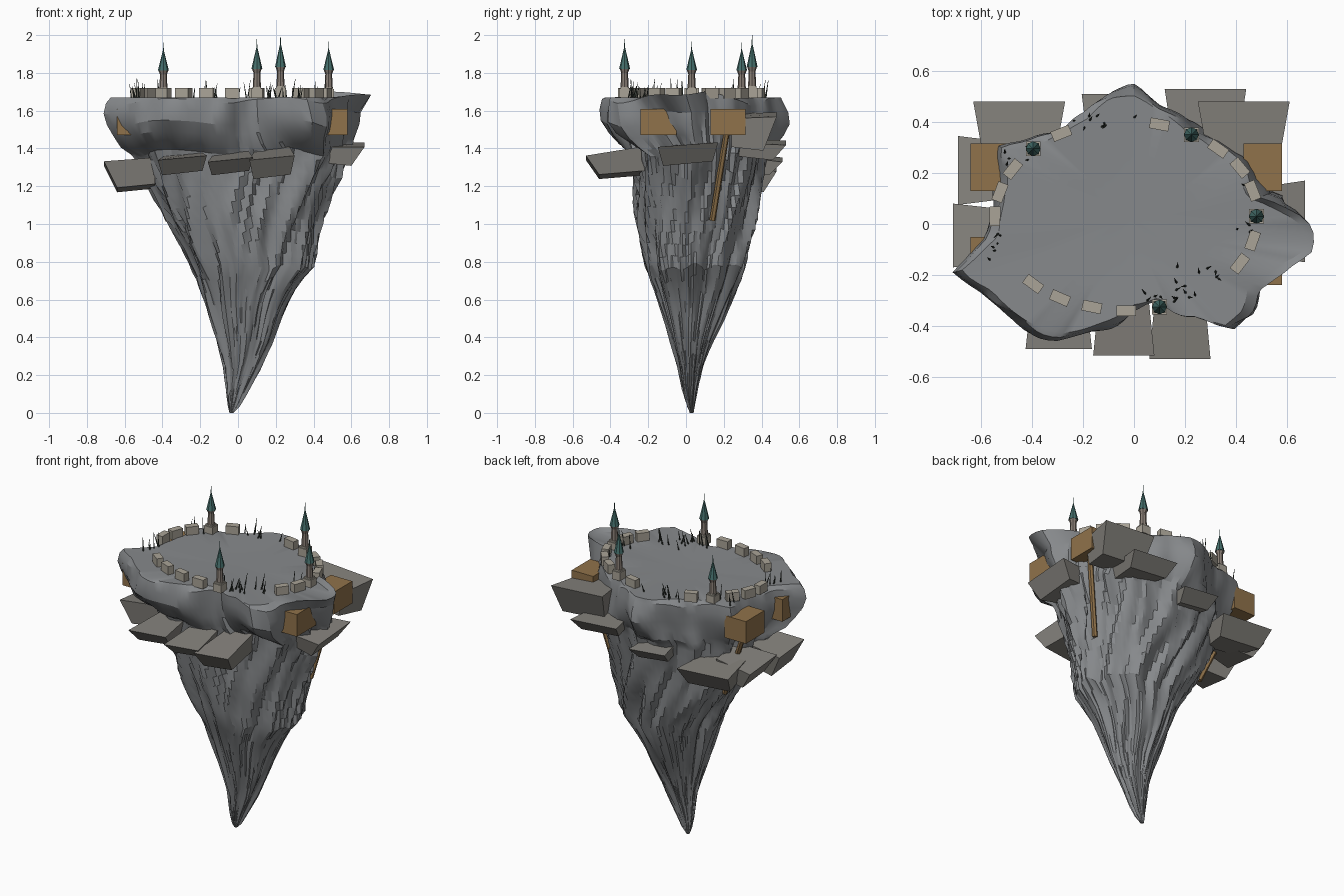
import bpy, bmesh, math, random
from mathutils import Vector, Matrix, noise

if "Cube" in bpy.data.objects:
    bpy.data.objects.remove(bpy.data.objects["Cube"])

random.seed(4)
TAU = 2 * math.pi


def mat(name, c):
    m = bpy.data.materials.new(name)
    m.diffuse_color = (*c, 1)
    m.use_nodes = True
    m.node_tree.nodes["Principled BSDF"].inputs["Base Color"].default_value = m.diffuse_color
    return m


ROCK = mat("rock_grey", (0.24, 0.25, 0.26))
SLAB = mat("slab_stone", (0.23, 0.22, 0.20))
WALL = mat("wall_stone", (0.40, 0.37, 0.31))
SHAFT = mat("shaft_stone", (0.25, 0.21, 0.18))
WOOD = mat("wood", (0.28, 0.17, 0.07))
TEAL = mat("teal_roof", (0.06, 0.16, 0.15))
DARK = mat("dark_spike", (0.04, 0.05, 0.04))


def make(name, bm, m):
    bmesh.ops.recalc_face_normals(bm, faces=bm.faces)
    me = bpy.data.meshes.new(name)
    bm.to_mesh(me)
    bm.free()
    ob = bpy.data.objects.new(name, me)
    bpy.context.collection.objects.link(ob)
    me.materials.append(m)
    return ob


def add_box(bm, c, s, rot=0):
    bmesh.ops.create_cube(bm, size=1, matrix=Matrix.Translation(c) @ Matrix.Rotation(rot, 4, 'Z') @ Matrix.Diagonal((*s, 1)))


def add_cone(bm, a, b, r1, r2, n):
    a, b = Vector(a), Vector(b)
    q = (b - a).to_track_quat('Z', 'Y').to_matrix().to_4x4()
    bmesh.ops.create_cone(bm, cap_ends=True, segments=n, radius1=r1, radius2=r2, depth=(b - a).length,
                          matrix=Matrix.Translation((a + b) / 2) @ q)


# Island: polar outline of the overhanging rim, seen from above
RIM = [(.73, -.05), (.72, -.11), (.62, -.17), (.48, -.26), (.46, -.36), (.38, -.43), (.25, -.37), (.1, -.31),
       (0, -.34), (-.15, -.42), (-.3, -.46), (-.45, -.41), (-.6, -.28), (-.73, -.2), (-.65, -.13), (-.57, -.05),
       (-.55, .08), (-.53, .18), (-.53, .3), (-.42, .32), (-.3, .38), (-.2, .44), (-.1, .53), (0, .54),
       (.1, .48), (.22, .39), (.33, .32), (.42, .22), (.48, .11), (.6, .06), (.69, .01)]
POLAR = sorted((math.atan2(y, x) % TAU, math.hypot(x, y)) for x, y in RIM)
POLAR = [(POLAR[-1][0] - TAU, POLAR[-1][1])] + POLAR + [(POLAR[0][0] + TAU, POLAR[0][1])]


def rim(t):
    for (a, r), (b, s) in zip(POLAR, POLAR[1:]):
        if a <= t <= b:
            return r + (s - r) * (t - a) / (b - a)


# Hanging spire: z, left, right, front, back
BODY = [(1.40, -.53, .56, -.32, .42), (1.2, -.47, .48, -.29, .385), (1.0, -.37, .44, -.27, .36),
        (.75, -.23, .39, -.22, .30), (.68, -.20, .31, -.19, .27), (.55, -.16, .24, -.14, .21),
        (.4, -.11, .185, -.09, .14), (.25, -.07, .11, -.045, .09), (.12, -.06, .04, -.02, .06), (.0, -.045, -.025, .02, .04)]


def body(z):
    z = min(z, 1.4)
    for p, q in zip(BODY, BODY[1:]):
        if q[0] <= z <= p[0]:
            f = (p[0] - z) / (p[0] - q[0])
            return [u + (v - u) * f for u, v in zip(p, q)][1:]


N = 120
bm = bmesh.new()
rings = []
# plateau and lip: z, rim share, blend toward the spire
LIP = [(1.665, .5, 0), (1.67, .93, 0), (1.645, .98, 0), (1.59, 1.0, .02), (1.53, 1.0, .08), (1.47, .98, .25), (1.41, .97, .6), (1.375, .97, .97)]
SPIRE = [1.34 - 1.34 * k / 21 for k in range(22)]
for z, share, mix in LIP + [(z, 1, 1) for z in SPIRE]:
    L, R, F, B = body(z)
    ring = []
    for i in range(N):
        t = TAU * i / N
        c, s = math.cos(t), math.sin(t)
        r = rim(t)
        hx, hy = (R - L) / 2, (B - F) / 2
        tw = t + .25 * math.sin(z * 3)
        n = noise.noise((math.cos(tw) * 5, math.sin(tw) * 5, z * 1.6)) * .13
        n += noise.noise((math.cos(tw) * 12, math.sin(tw) * 12, z * 3 + 7)) * .09
        shape = (r * math.hypot(c / .62, s / .48)) ** (.3 * min(z, 1.4) / 1.4)
        k = shape * (1 + n)
        core = Vector(((L + R) / 2 + hx * c * k, (F + B) / 2 + hy * s * k, z))
        bump = 0 if z > 1.66 else .1 * noise.noise((c * 3, s * 3, z * 5))
        east = max(0, c) ** 6
        m = min(1, mix + (.55 * east if z < 1.6 else 0))
        p = Vector((c * r * share * (1 + bump), s * r * share * (1 + bump), z)).lerp(core, m)
        p.z += east * .04 * (1.60 < z < 1.66) + (0 if mix == 1 or z > 1.66 else .06 * noise.noise((c * 2, s * 2, 3)))
        if 0.02 < z < 1.3:
            p.z += .05 * noise.noise((c * 4, s * 4, z * 2 + 20))
        ring.append(bm.verts.new(p))
    rings.append(ring)
for a, b in zip(rings, rings[1:]):
    for i in range(N):
        j = (i + 1) % N
        bm.faces.new((a[i], a[j], b[j], b[i]))
mid = bm.verts.new((-.02, .03, 1.66))
for i in range(N):
    bm.faces.new((mid, rings[0][i], rings[0][(i + 1) % N]))
bm.faces.new(rings[-1])
rock = make("island_rock", bm, ROCK)
bpy.context.view_layer.objects.active = rock
rock.select_set(True)
bpy.ops.object.shade_smooth_by_angle(angle=math.radians(25))


# Slabs: tapered ledges, facing -y, +y, -x or +x
def slab(name, face, centre, out, width, length, z0, z1, slope=.04):
    d = Vector({'F': (0, -1, 0), 'B': (0, 1, 0), 'L': (-1, 0, 0), 'R': (1, 0, 0)}[face])
    side = Vector((-d.y, d.x, 0))
    base = side * centre * (side.x + side.y)
    b = bmesh.new()
    v = []
    for dist, w, z in ((out, width, z1 - slope), (out - length, width * .76, z1),
                       (out - length, width * .6, z0 + .02), (out - .07, width * .82, z0)):
        v.append([b.verts.new(base + d * dist + side * (w / 2 * e) + Vector((0, 0, z + .012 * e))) for e in (-1, 1)])
    for p, q in zip(v, v[1:] + v[:1]):
        b.faces.new((p[0], p[1], q[1], q[0]))
    for e in (0, 1):
        b.faces.new([p[e] for p in v])
    make(name, b, SLAB)


for i, a in enumerate([('F', -.295, .49, .26, .28, 1.27, 1.37, .02), ('F', -.04, .515, .24, .28, 1.27, 1.38),
                       ('F', .18, .53, .24, .31, 1.25, 1.40, .05), ('L', .21, .69, .27, .26, 1.2, 1.33, .02),
                       ('L', -.045, .71, .25, .27, 1.18, 1.34, .02), ('R', .01, .67, .32, .26, 1.32, 1.42, .0),
                       ('B', -.45, .48, .36, .24, 1.18, 1.31, .02), ('B', .43, .48, .36, .24, 1.40, 1.57, -.01),
                       ('B', .28, .53, .32, .25, 1.35, 1.44, .01), ('B', -.08, .51, .25, .24, 1.27, 1.37, .03)]):
    slab("ledge_slab_%d" % i, *a)

# Wooden boxes and slanted props
for i, (x0, x1) in enumerate([(.43, .58), (-.64, -.49)]):
    for y0, y1 in ((.13, .315), (-.24, -.05)):
        b = bmesh.new()
        add_box(b, ((x0 + x1) / 2, (y0 + y1) / 2, 1.54), (x1 - x0, y1 - y0, .14))
        make("wooden_box", b, WOOD)
    b = bmesh.new()
    add_cone(b, ((.51, -.56)[i], .215, 1.48), ((.41, -.37)[i], .14, 1.02), .016, .016, 6)
    make("wooden_prop", b, WOOD)

# Broken ring wall
b = bmesh.new()
for x, y in [(.10, .39), (.33, .295), (.415, .22), (.465, .13), (.465, -.065), (.415, -.155), (-.03, -.34), (-.165, -.325),
             (-.29, -.29), (-.395, -.235), (-.545, .03), (-.525, .125), (-.475, .215), (-.285, .355)]:
    rot = math.atan2((y - .025) / .37 ** 2, (x + .03) / .51 ** 2) + math.pi / 2
    add_box(b, (x, y, 1.692), (.076, .042, .056), rot)
make("ring_wall", b, WALL)

# Four towers
for x, y, top in ((-.395, .295, 1.96), (.225, .35, 2.0), (.48, .03, 1.965), (.10, -.325, 1.98)):
    h = top - 1.67
    zz = lambda f: 1.67 + h * f
    b = bmesh.new()
    add_box(b, (x, y, zz(.07)), (.058, .058, h * .16))
    add_box(b, (x, y, zz(.16)), (.046, .046, h * .04))
    make("tower_base", b, WALL)
    b = bmesh.new()
    add_cone(b, (x, y, zz(.16)), (x, y, zz(.47)), .022, .017, 8)
    add_cone(b, (x, y, zz(.42)), (x, y, zz(.49)), .018, .026, 8)
    make("tower_shaft", b, SHAFT)
    b = bmesh.new()
    add_cone(b, (x, y, zz(.49)), (x, y, zz(.85)), .029, .003, 8)
    add_cone(b, (x, y, zz(.84)), (x, y, top), .003, .001, 6)
    make("tower_roof", b, TEAL)

# Thin leaning spikes in clusters
b = bmesh.new()
for cx, cy, sx, sy, n in ((-.12, .40, .14, .025, 9), (-.5, -.08, .08, .07, 6), (.25, -.23, .09, .07, 14),
                          (.1, -.29, .06, .02, 5), (.43, .06, .03, .12, 5), (-.45, .27, .06, .05, 5)):
    for k in range(n):
        x, y = cx + random.uniform(-sx, sx), cy + random.uniform(-sy, sy)
        add_cone(b, (x, y, 1.66), (x + random.uniform(-.02, .02), y + random.uniform(-.02, .02),
                                   random.uniform(1.71, 1.77)), .005, .001, 4)
make("plateau_spikes", b, DARK)
